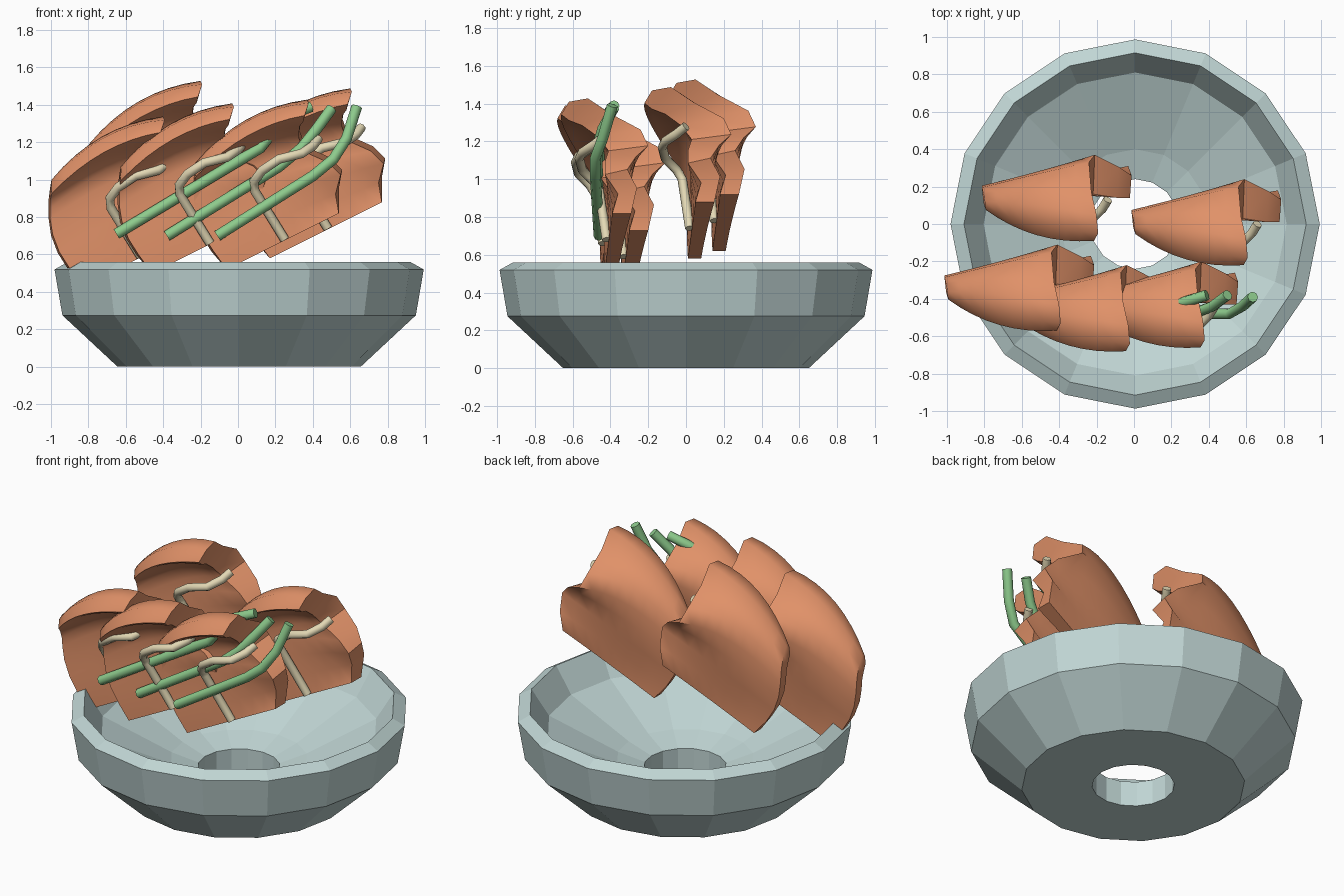
import bpy, bmesh, math
from mathutils import Vector

if "Cube" in bpy.data.objects:
    bpy.data.objects.remove(bpy.data.objects["Cube"])


def material(name, rgb):
    m = bpy.data.materials.new(name)
    m.diffuse_color = (*rgb, 1)
    m.use_nodes = True
    m.node_tree.nodes["Principled BSDF"].inputs["Base Color"].default_value = m.diffuse_color
    return m


CERAMIC = material("pale blue ceramic", (0.53, 0.67, 0.66))
MEAT = material("roasted meat", (0.75, 0.285, 0.14))
BONE = material("cream bone", (0.77, 0.69, 0.46))
GREEN = material("green stalk", (0.27, 0.60, 0.265))


def finish(name, bm, mat):
    bmesh.ops.recalc_face_normals(bm, faces=bm.faces)
    me = bpy.data.meshes.new(name)
    bm.to_mesh(me)
    bm.free()
    me.materials.append(mat)
    ob = bpy.data.objects.new(name, me)
    bpy.context.collection.objects.link(ob)
    return ob


def smooth(ob, angle):
    bpy.ops.object.select_all(action='DESELECT')
    ob.select_set(True)
    bpy.context.view_layer.objects.active = ob
    bpy.ops.object.shade_smooth_by_angle(angle=math.radians(angle))


# Bowl: closed profile (radius, height) spun into a faceted ring with a central hole
def bowl(sides=16):
    profile = [(0.24, 0), (0.65, 0), (0.945, 0.275), (0.987, 0.52), (0.915, 0.56),
               (0.81, 0.40), (0.40, 0.21), (0.24, 0.16)]
    bm = bmesh.new()
    rings = []
    for r, z in profile:
        rings.append([bm.verts.new((0.006 + r * math.cos(a), r * math.sin(a), z))
                      for a in (2 * math.pi * i / sides for i in range(sides))])
    for k, a in enumerate(rings):
        b = rings[(k + 1) % len(rings)]
        for i in range(sides):
            j = (i + 1) % sides
            bm.faces.new((a[i], a[j], b[j], b[i]))
    return finish("bowl", bm, CERAMIC)


# Chop cross-sections (along slope, depth, up from slope): rounded end, middle, folded end
BACK = [
    [(0, -.27, 0), (-.03, -.28, .12), (-.04, -.28, .22), (-.03, -.275, .32), (0, -.275, .41),
     (.04, -.285, .49), (.08, -.32, .55), (.105, -.36, .584), (.10, -.39, .57), (.08, -.405, .52)],
    [(.33, -.24, 0), (.36, -.23, .12), (.37, -.215, .24), (.37, -.20, .36), (.38, -.195, .47),
     (.40, -.215, .57), (.42, -.29, .63), (.45, -.38, .67), (.45, -.48, .66), (.42, -.54, .59)],
    [(.67, -.20, 0), (.73, -.17, .12), (.79, -.22, .20), (.76, -.175, .29), (.67, -.11, .40),
     (.68, -.15, .49), (.73, -.31, .56), (.79, -.43, .62), (.79, -.53, .60), (.74, -.57, .55)]]
FRONT = [
    [(0, -.34, 0), (-.02, -.345, .12), (-.03, -.345, .22), (-.02, -.345, .32), (.005, -.345, .40),
     (.03, -.35, .45), (.05, -.365, .49), (.07, -.39, .515)],
    [(.33, -.32, 0), (.36, -.32, .12), (.37, -.325, .24), (.37, -.325, .34), (.38, -.325, .43),
     (.39, -.345, .50), (.40, -.41, .55), (.41, -.50, .575)],
    [(.67, -.30, 0), (.70, -.27, .10), (.77, -.34, .18), (.74, -.34, .27), (.65, -.32, .38),
     (.66, -.38, .46), (.69, -.46, .51), (.72, -.53, .525)]]


def chop(name, offset, steps=8):
    slope = math.atan2(0.30, 0.60)
    c, s = math.cos(slope), math.sin(slope)
    bm = bmesh.new()

    def column(table, t):
        w = ((1 - t) * (1 - 2 * t), 4 * t * (1 - t), t * (2 * t - 1))
        col = []
        for pts in zip(*table):
            u, y, n = sum((Vector(p) * k for p, k in zip(pts, w)), Vector())
            p = Vector((-.83 + u * c - n * s, y, .43 + u * s + n * c))
            col.append(bm.verts.new(p + Vector(offset)))
        return col

    cols = [(column(BACK, i / steps), column(FRONT, i / steps)) for i in range(steps + 1)]
    # skin around the sections
    for (b0, f0), (b1, f1) in zip(cols, cols[1:]):
        r0, r1 = b0 + f0[::-1], b1 + f1[::-1]
        for k in range(len(r0)):
            j = (k + 1) % len(r0)
            bm.faces.new((r0[k], r1[k], r1[j], r0[j]))
    # end caps
    for b, f in (cols[0], cols[-1]):
        for k in range(7):
            bm.faces.new((b[k], b[k + 1], f[k + 1], f[k]))
        bm.faces.new((b[7], b[8], f[7]))
        bm.faces.new((b[8], b[9], f[7]))
    smooth(finish(name, bm, MEAT), 50)


# Round tube along a path, with capped ends
def tube(name, points, radius, mat, offset=(0, 0, 0), sides=8):
    bm = bmesh.new()
    pts = [Vector(p) + Vector(offset) for p in points]
    rings = []
    for i, p in enumerate(pts):
        d = (pts[min(i + 1, len(pts) - 1)] - pts[max(i - 1, 0)]).normalized()
        e = d.cross(Vector((0, 1, 0))).normalized()
        f = d.cross(e)
        rings.append([bm.verts.new(p + radius * (e * math.cos(a) + f * math.sin(a)))
                      for a in (2 * math.pi * k / sides for k in range(sides))])
    for a, b in zip(rings, rings[1:]):
        for k in range(sides):
            j = (k + 1) % sides
            bm.faces.new((a[k], a[j], b[j], b[k]))
    bm.faces.new(rings[0])
    bm.faces.new(rings[-1])
    smooth(finish(name, bm, mat), 50)


bowl()

# Five identical chops, each with its bent rib bone
bone_path = [(-.52, -.33, .59), (-.68, -.37, .85), (-.685, -.40, .90), (-.64, -.46, .96),
             (-.55, -.475, 1.02), (-.43, -.46, 1.05), (-.37, -.40, 1.09), (-.34, -.35, 1.13)]
offsets = [(0, 0, 0), (.2, .48, .19), (1.0, .35, .15), (.37, -.11, .07), (.77, -.09, .09)]
for i, off in enumerate(offsets, 1):
    chop(f"chop_{i}", off)
    tube(f"rib_bone_{i}", bone_path, 0.025, BONE, off)

# Three green stalks leaning across the front
stalks = [
    [(-.65, -.46, .71), (.12, -.46, 1.17), (.19, -.45, 1.26), (.26, -.42, 1.34), (.39, -.38, 1.39)],
    [(-.38, -.46, .70), (.22, -.47, 1.07), (.34, -.47, 1.17), (.42, -.44, 1.27), (.50, -.38, 1.38)],
    [(-.11, -.46, .70), (.40, -.48, 1.02), (.51, -.48, 1.11), (.58, -.44, 1.22), (.635, -.39, 1.39)],
]
for i, path in enumerate(stalks, 1):
    tube(f"green_stalk_{i}", path, 0.029, GREEN)
